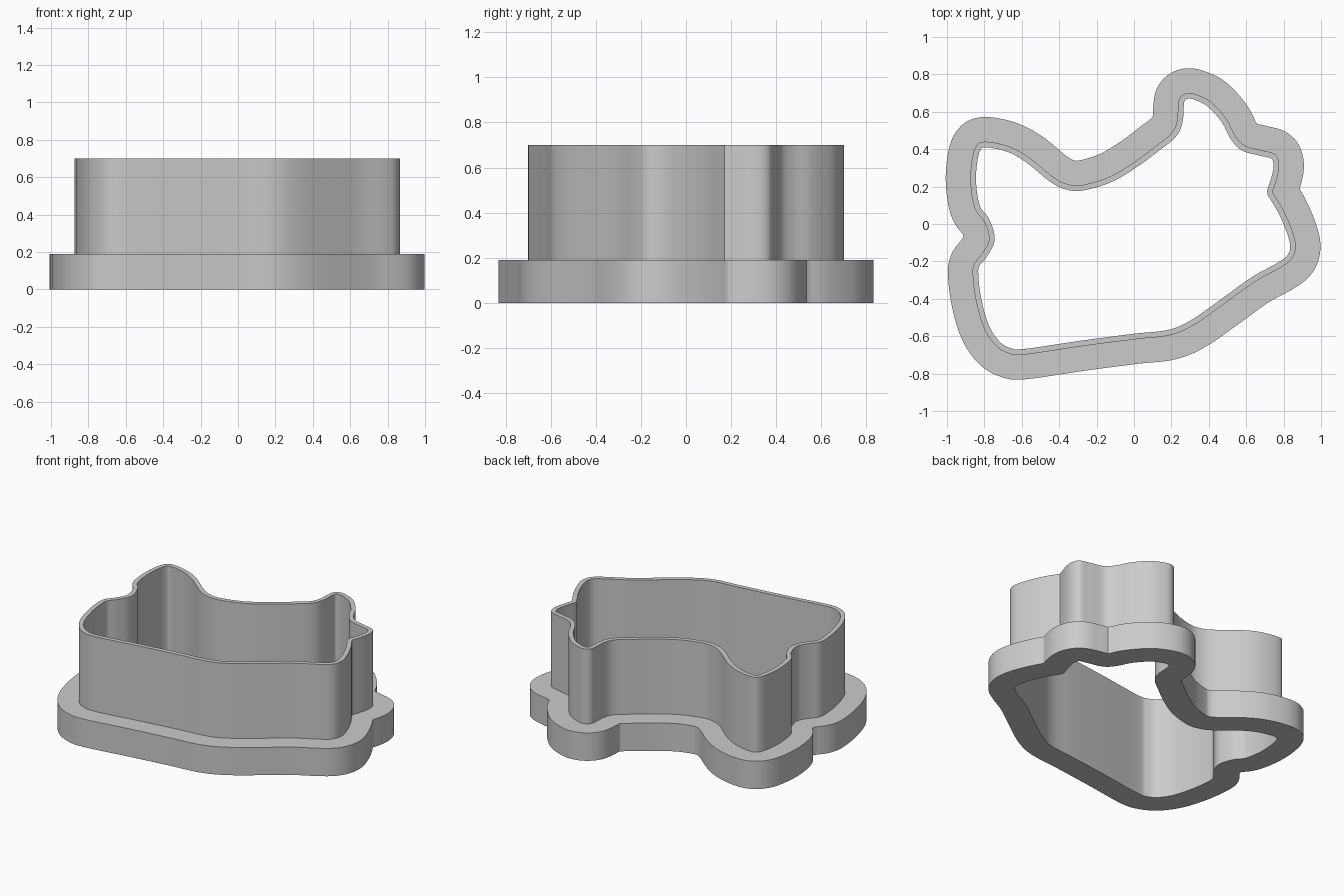
import bpy, bmesh
from mathutils import Vector

default = bpy.data.objects.get("Cube")
if default:
    bpy.data.objects.remove(default)

BASE_TOP, WALL_TOP = 0.19, 0.70
RIM, THICK = 0.132, 0.03

# Outer outline of the blade, counter-clockwise, starting and ending at the sharp notch
OUTLINE = [
    (.74, .17), (.77, .265), (.775, .33), (.75, .375), (.68, .395), (.59, .42),
    (.54, .475), (.495, .56), (.415, .65), (.34, .69), (.285, .70), (.245, .675),
    (.235, .62), (.23, .55), (.20, .485), (.11, .412), (0, .33), (-.13, .253),
    (-.27, .21), (-.35, .212), (-.43, .25), (-.56, .355), (-.67, .415), (-.80, .44),
    (-.85, .405), (-.872, .30), (-.872, .19), (-.85, .08), (-.80, .01), (-.775, -.08),
    (-.81, -.155), (-.855, -.215), (-.862, -.28), (-.845, -.41), (-.805, -.55),
    (-.745, -.645), (-.675, -.69), (-.585, -.698), (-.29, -.655), (0, -.617),
    (.19, -.595), (.32, -.54), (.485, -.425), (.645, -.31), (.78, -.235),
    (.845, -.185), (.865, -.115), (.84, -.02), (.795, .08), (.74, .17)]


def smooth_path(points, steps=9):
    """Open Catmull-Rom curve through the points."""
    p = [Vector(q) for q in points]
    p = [p[0]] + p + [p[-1]]
    path = []
    for a, b, c, d in zip(p, p[1:], p[2:], p[3:]):
        for i in range(steps):
            t = i / steps
            path.append(0.5 * (2 * b + (c - a) * t + (2 * a - 5 * b + 4 * c - d) * t * t
                               + (3 * b - a - 3 * c + d) * t ** 3))
    return path + [p[-1]]


def offset(path, dist):
    """Parallel loop, with points dropped where it would fold over itself."""
    loop = []
    last = len(path) - 1
    for i, q in enumerate(path):
        run = (path[min(i + 1, last)] - path[max(i - 1, 0)]).normalized()
        new = q + Vector((run.y, -run.x)) * dist
        clear = min((new - r).length for r in path) > abs(dist) - 0.001
        if clear and (not loop or (new - loop[-1]).length > 0.002):
            loop.append(new)
    if (loop[0] - loop[-1]).length < 0.002:
        loop.pop()
    return loop


def ring_solid(name, outer, inner, z0, z1, mat):
    """Upright solid between two closed outlines."""
    bm = bmesh.new()
    edges = []
    for loop in (outer, inner):
        verts = [bm.verts.new((q.x, q.y, z0)) for q in loop]
        edges += [bm.edges.new((v, verts[i - 1])) for i, v in enumerate(verts)]
    bmesh.ops.triangle_fill(bm, use_beauty=True, use_dissolve=False, edges=edges)
    top = bmesh.ops.extrude_face_region(bm, geom=bm.faces[:], use_keep_orig=True)["geom"]
    bmesh.ops.translate(bm, vec=(0, 0, z1 - z0),
                        verts=[g for g in top if isinstance(g, bmesh.types.BMVert)])
    bmesh.ops.recalc_face_normals(bm, faces=bm.faces[:])
    mesh = bpy.data.meshes.new(name)
    bm.to_mesh(mesh)
    bm.free()
    mesh.materials.append(mat)
    obj = bpy.data.objects.new(name, mesh)
    bpy.context.collection.objects.link(obj)
    bpy.ops.object.select_all(action='DESELECT')
    obj.select_set(True)
    bpy.context.view_layer.objects.active = obj
    bpy.ops.object.shade_smooth_by_angle(angle=0.5)
    return obj


grey = bpy.data.materials.new("light grey plastic")
grey.use_nodes = True
grey.diffuse_color = (0.6, 0.6, 0.6, 1)
grey.node_tree.nodes["Principled BSDF"].inputs["Base Color"].default_value = (0.6, 0.6, 0.6, 1)

path = smooth_path(OUTLINE)
blade_loop = path[:-1]
hole_loop = offset(path, -THICK)
rim_loop = offset(path, RIM)

# Wide grip rim at the bottom, thin cutting wall above it
ring_solid("grip_rim", rim_loop, hole_loop, 0, BASE_TOP, grey)
ring_solid("cutting_wall", blade_loop, hole_loop, BASE_TOP, WALL_TOP, grey)
